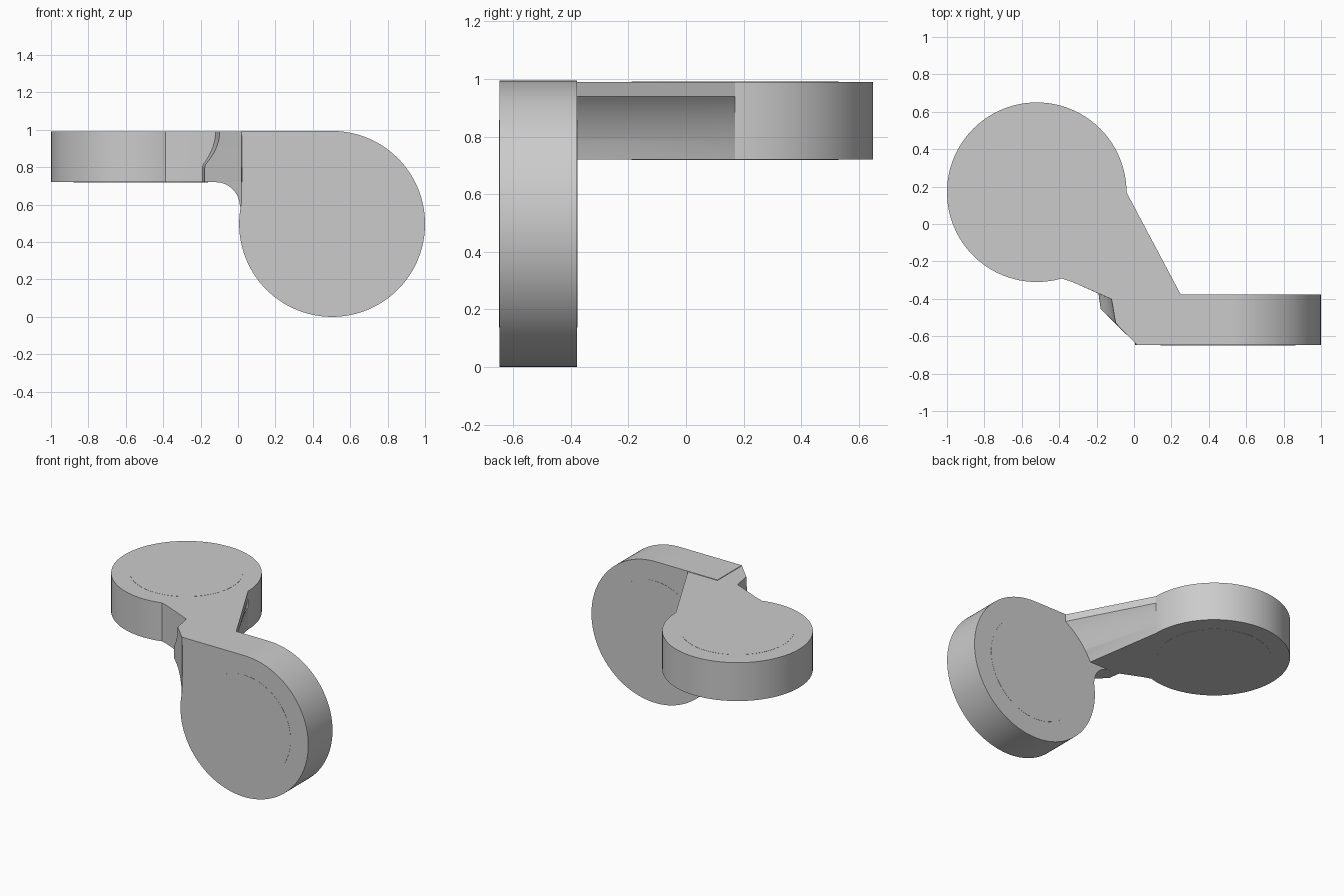
import bpy, bmesh, math
from mathutils import Vector

if "Cube" in bpy.data.objects:
    bpy.data.objects.remove(bpy.data.objects["Cube"])

GREY = (0.6, 0.6, 0.6, 1)
mat = bpy.data.materials.new("light_grey")
mat.use_nodes = True
mat.diffuse_color = GREY
mat.node_tree.nodes["Principled BSDF"].inputs["Base Color"].default_value = GREY

TOP, UNDER = 0.99, 0.72        # thickness range of the flat half
FRONT, BACK = -0.648, -0.378   # thickness range of the upright half


def loft(name, sections):
    """Skin a stack of matching closed outlines and cap both ends."""
    bm = bmesh.new()
    rings = [[bm.verts.new(p) for p in s] for s in sections]
    n = len(rings[0])
    for a, b in zip(rings, rings[1:]):
        for i in range(n):
            j = (i + 1) % n
            bm.faces.new((a[i], a[j], b[j], b[i]))
    bm.faces.new(rings[0][::-1])
    bm.faces.new(rings[-1])
    bmesh.ops.recalc_face_normals(bm, faces=bm.faces)
    mesh = bpy.data.meshes.new(name)
    bm.to_mesh(mesh)
    bm.free()
    obj = bpy.data.objects.new(name, mesh)
    bpy.context.collection.objects.link(obj)
    mesh.materials.append(mat)
    bpy.ops.object.select_all(action="DESELECT")
    obj.select_set(True)
    bpy.context.view_layer.objects.active = obj
    bpy.ops.object.shade_smooth_by_angle(angle=math.radians(25))
    return obj


def arc(cx, cy, r, start=0, end=360, steps=96):
    return [(cx + r * math.cos(math.radians(start + (end - start) * i / steps)),
             cy + r * math.sin(math.radians(start + (end - start) * i / steps)))
            for i in range(steps)]


def flat(name, outline, low=UNDER, high=TOP):
    return loft(name, [[(x, y, z) for x, y in outline] for z in (low, high)])


def upright(name, outline, near=FRONT, far=BACK):
    return loft(name, [[(x, y, z) for x, z in outline] for y in (near, far)])


# Flat disc with its flush round insert
flat("flat_disc", arc(-0.52, 0.17, 0.48))
flat("flat_disc_insert", arc(-0.52, 0.17, 0.36), UNDER - 0.001, TOP + 0.001)

# Upright disc with a square upper corner, and its insert
upright("upright_disc", arc(0.503, 0.497, 0.497, 166, 450) + [(0.503, 0.994), (0.02, 0.994)])
upright("upright_disc_insert", arc(0.503, 0.497, 0.36), FRONT - 0.001, BACK + 0.001)


# Arm: hollowed along the right, scooped on the left, chamfered in front
def arm_section(z):
    lift = min(z, 0.94) - 0.5
    right = 0.5 - math.sqrt(0.506 ** 2 - lift ** 2)
    scoop = 1 - min(1, (TOP - z) / 0.18) ** 2
    return [(-0.04, 0.17, z), (right, BACK, z), (0.018, FRONT, z),
            (-0.178 + 0.08 * scoop, -0.455 - 0.075 * scoop, z),
            (-0.19 + 0.07 * scoop, -0.372 - 0.03 * scoop, z),
            (-0.33, -0.31, z), (-0.42, -0.28, z), (-0.5, 0.1, z)]


levels = [UNDER + (0.94 - UNDER) * i / 14 for i in range(15)] + [0.965, TOP]
loft("arm", [arm_section(z) for z in levels])


# Curved fillet below the arm, following the front chamfer
def fillet_section(z):
    rise = z - 0.59
    x = -0.12 + math.sqrt(max(0, 0.13 ** 2 - rise ** 2))
    chamfer = FRONT + (0.018 - x) * 0.985
    return [(x, BACK, z), (x, chamfer, z), (0.019, FRONT + 0.001, z),
            (0.08, FRONT + 0.001, z), (0.08, BACK, z)]


loft("arm_fillet", [fillet_section(0.59 + 0.13 * math.sin(math.pi / 2 * i / 12)) for i in range(13)])
